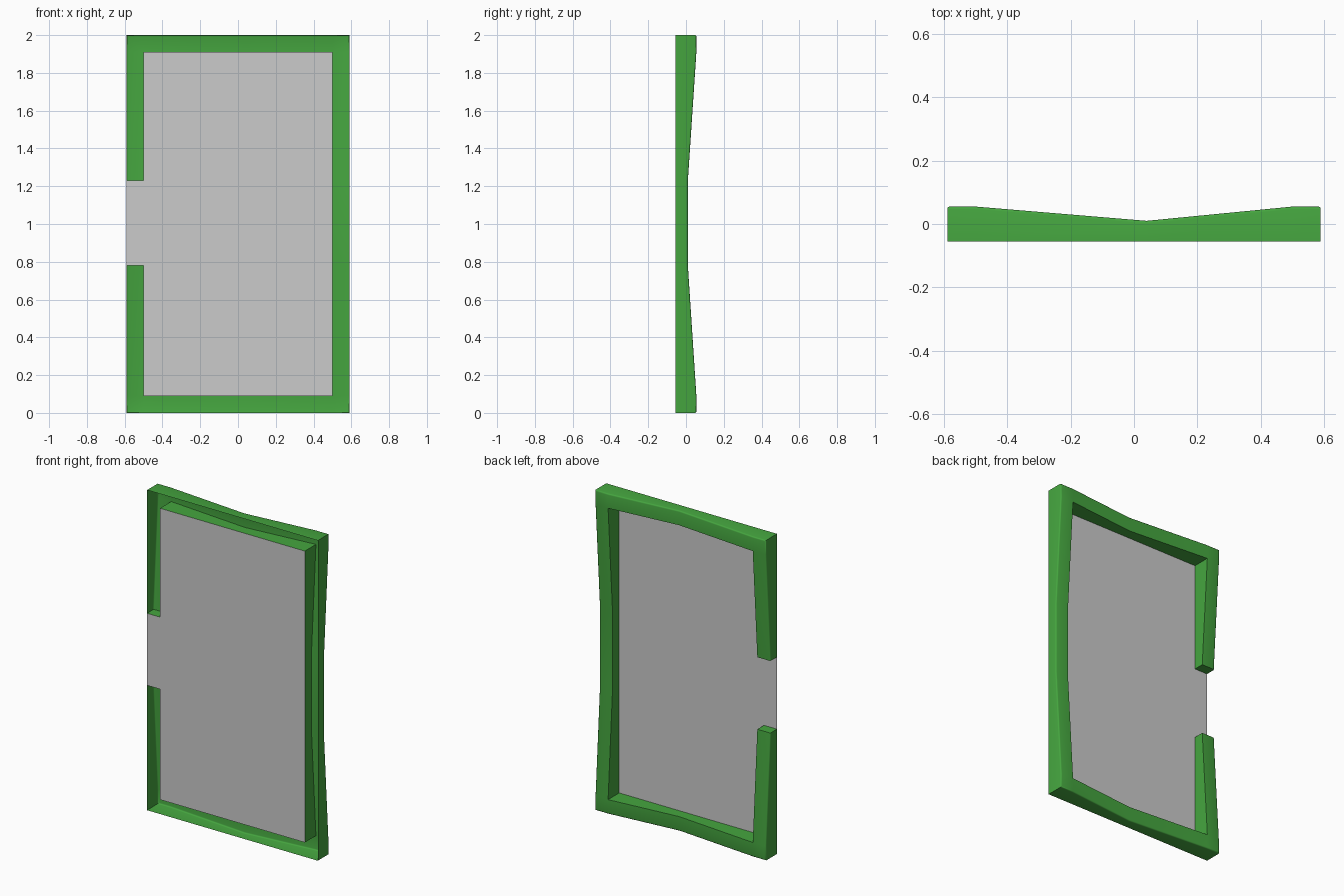
import bpy, bmesh, math

if "Cube" in bpy.data.objects:
    bpy.data.objects.remove(bpy.data.objects["Cube"])

W, H = 0.59, 2.0          # outer half width, height
IW, LO, HI = 0.5, 0.09, 1.91   # inner opening
FRONT, BACK, DIP = -0.055, 0.055, 0.01
G0, G1 = 0.78, 1.23       # gap in the left side
B = 0.008                 # edge rounding


def add_object(name, bm, color=None):
    me = bpy.data.meshes.new(name)
    bm.to_mesh(me)
    bm.free()
    ob = bpy.data.objects.new(name, me)
    bpy.context.collection.objects.link(ob)
    if color:
        mat = bpy.data.materials.new(name + "_color")
        mat.diffuse_color = color
        mat.use_nodes = True
        mat.node_tree.nodes["Principled BSDF"].inputs["Base Color"].default_value = mat.diffuse_color
        me.materials.append(mat)
    return ob


# Frame: open-fronted channel; stations are (outer x, outer z, inner x, inner z, back y)
def corner(sx, z, zi, flip):
    s = [(sx * W, zi, sx * IW, zi, BACK),
         (sx * W, z, sx * IW, zi, BACK),
         (sx * IW, z, sx * IW, zi, BACK)]
    return s[::-1] if flip else s


stations = [(-W, G1, -IW, G1, DIP)]
stations += corner(-1, H, HI, False)
stations += [(0.04, H, 0.04, HI, DIP)]
stations += corner(1, H, HI, True)
stations += [(W, G1, IW, G1, DIP), (W, G0, IW, G0, DIP)]
stations += corner(1, 0, LO, False)
stations += [(0.04, 0, 0.04, LO, DIP)]
stations += corner(-1, 0, LO, True)
stations += [(-W, G0, -IW, G0, DIP)]


def section(ox, oz, ix, iz, y):
    pts = [(ox, FRONT, oz)]
    for k in range(4):    # rounded outer back edge
        a = math.radians(30 * k)
        d = B * (1 - math.cos(a))
        x = max(-W + d, min(W - d, ox))
        z = max(d, min(H - d, oz))
        pts.append((x, y - B + B * math.sin(a), z))
    return pts + [(ix, y, iz), (ix, FRONT, iz)]


bm = bmesh.new()
rings = [[bm.verts.new(p) for p in section(*s)] for s in stations]
for a, b in zip(rings, rings[1:]):
    for i in range(len(a) - 1):
        bm.faces.new((a[i], a[i + 1], b[i + 1], b[i]))
# closed ends at the gap
bm.faces.new(rings[0][::-1])
bm.faces.new(rings[-1])
bmesh.ops.remove_doubles(bm, verts=bm.verts, dist=1e-5)
bmesh.ops.recalc_face_normals(bm, faces=bm.faces)
# make the back surface face outward
ref = max(bm.faces, key=lambda f: f.calc_center_median().y)
if ref.normal.y < 0:
    bmesh.ops.reverse_faces(bm, faces=bm.faces)
frame = add_object("frame", bm, (0.06, 0.38, 0.05, 1))
bpy.context.view_layer.objects.active = frame
frame.select_set(True)
bpy.ops.object.shade_smooth_by_angle(angle=math.radians(35))

# Panel: flat sheet across the opening with a tab filling the gap
bm = bmesh.new()
outline = [(-IW, LO), (IW, LO), (IW, HI), (-IW, HI),
           (-IW, G1), (-W, G1), (-W, G0), (-IW, G0)]
bm.faces.new([bm.verts.new((x, FRONT, z)) for x, z in outline])
add_object("panel", bm)
